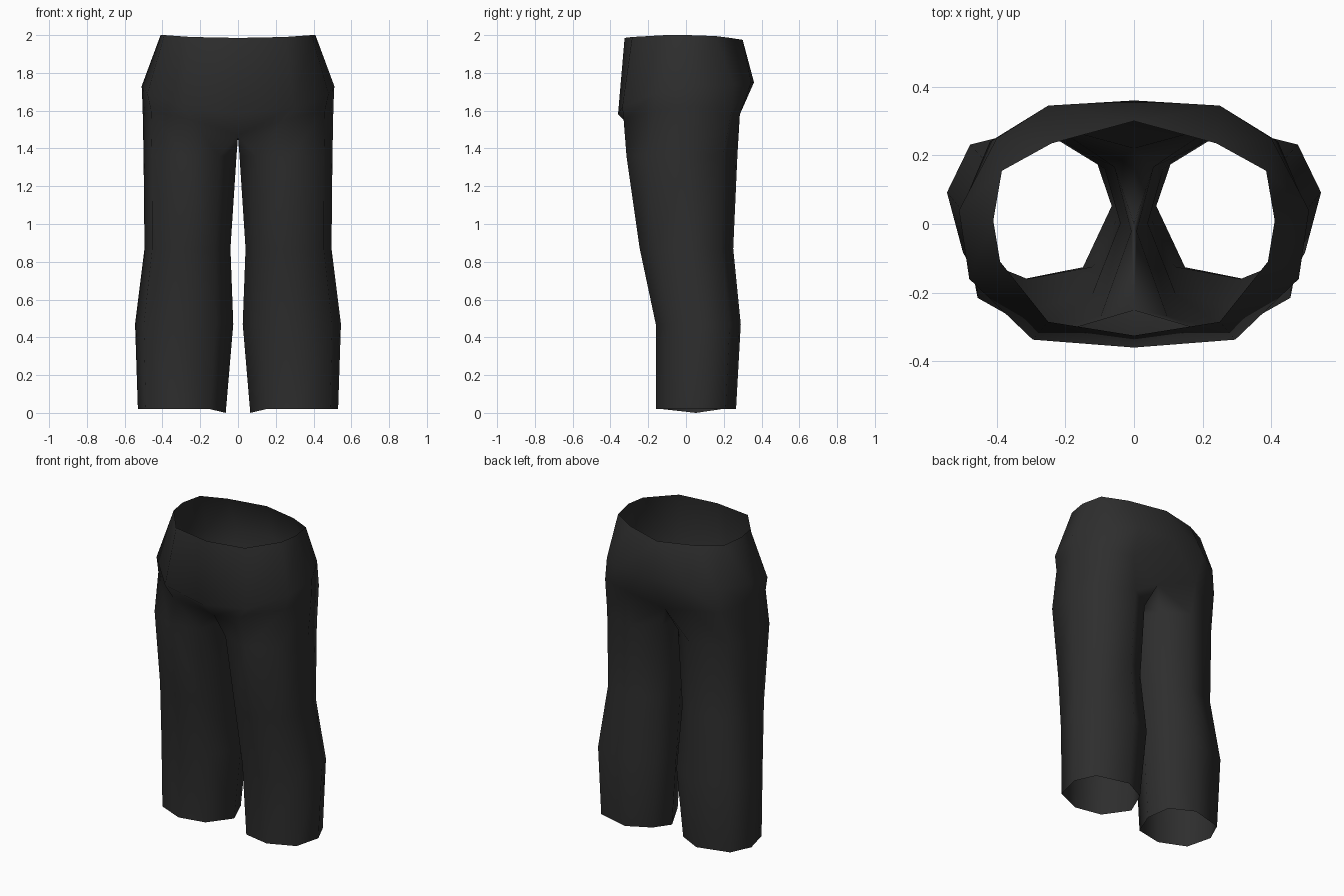
import bpy
import bmesh

cube = bpy.data.objects.get("Cube")
if cube:
    bpy.data.objects.remove(cube, do_unlink=True)

# Dark cloth
cloth = bpy.data.materials.new("charcoal cloth")
cloth.use_nodes = True
colour = (0.027, 0.027, 0.027, 1)
cloth.diffuse_color = colour
bsdf = cloth.node_tree.nodes["Principled BSDF"]
bsdf.inputs["Base Color"].default_value = colour
bsdf.inputs["Roughness"].default_value = 0.9

# Eight-sided leg section in a unit box, from front inner seam round to the inseam
SECTION = [(.18, .08), (.55, 0), (.91, .17), (1, .56),
           (.87, .87), (.42, 1), (.1, .82), (0, .5)]


def leg_ring(z, inner, outer, front, back):
    """Fit the leg section to a box at the given height."""
    return [(inner + u * (outer - inner), front + v * (back - front), z)
            for u, v in SECTION]


def skin(bm, lower, upper, closed):
    """Join two rings of vertices with quads facing outward."""
    count = len(upper)
    for i in range(count if closed else count - 1):
        j = (i + 1) % count
        bm.faces.new((lower[i], lower[j], upper[j], upper[i]))


# Leg: hem, calf, knee, thigh
hem = leg_ring(.02, .065, .53, -.16, .265)
hem[-1] = (*hem[-1][:2], 0)
legs = [hem,
        leg_ring(.47, .025, .545, -.16, .29),
        leg_ring(.87, .04, .495, -.245, .25),
        leg_ring(1.36, .008, .5, -.315, .272)]

# Top of the leg, meeting the other leg along the crotch seam
joint = [(0, -.25, 1.47), (.24, -.33, 1.55), (.46, -.17, 1.6), (.505, .04, 1.62),
         (.42, .24, 1.59), (.24, .285, 1.58), (0, .22, 1.5), (0, 0, 1.46)]

# Hips and waist, from front centre to back centre
hips = [(0, -.36, 1.58), (.295, -.337, 1.62), (.48, -.16, 1.69), (.51, .04, 1.73),
        (.4, .25, 1.74), (.25, .345, 1.75), (0, .36, 1.75)]
waist = [(0, -.325, 1.985), (.25, -.285, 1.99), (.39, -.11, 2), (.41, .01, 2),
         (.385, .155, 1.995), (.24, .235, 1.985), (0, .3, 1.975)]

bm = bmesh.new()
rows = [[bm.verts.new(p) for p in ring] for ring in legs + [joint, hips, waist]]
for lower, upper in zip(rows, rows[1:]):
    skin(bm, lower, upper, closed=len(upper) == len(SECTION))
for face in bm.faces:
    face.smooth = True
mesh = bpy.data.meshes.new("trousers")
bm.to_mesh(mesh)
bm.free()
mesh.materials.append(cloth)

trousers = bpy.data.objects.new("trousers", mesh)
bpy.context.collection.objects.link(trousers)

# Other half
mirror = trousers.modifiers.new("other side", "MIRROR")
mirror.use_axis[0] = True
mirror.use_mirror_merge = True
mirror.merge_threshold = 0.001
